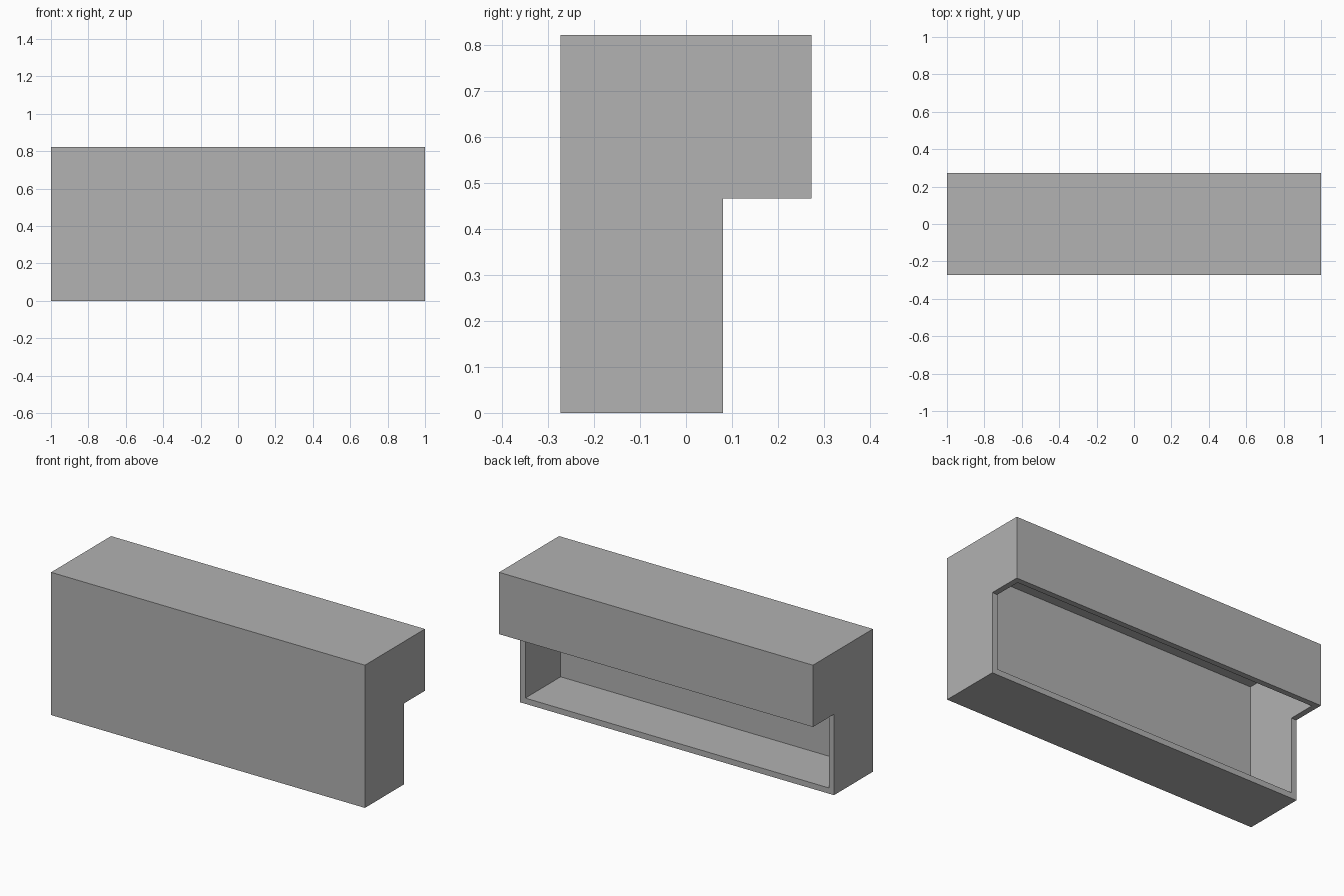
import bpy
import bmesh

cube = bpy.data.objects.get("Cube")
if cube:
    bpy.data.objects.remove(cube, do_unlink=True)

# Single plain grey
grey = bpy.data.materials.new("plain_grey")
grey.use_nodes = True
colour = (0.445, 0.445, 0.445, 1)
grey.diffuse_color = colour
grey.node_tree.nodes["Principled BSDF"].inputs["Base Color"].default_value = colour

WALL = 0.033
FRONT, STEP, BACK = -0.273, 0.081, 0.273
LEDGE, TOP = 0.466, 0.822


def prism(name, profile, half_width):
    """Extrude a (y, z) side profile across x."""
    bm = bmesh.new()
    face = bm.faces.new([bm.verts.new((-half_width, y, z)) for y, z in profile])
    result = bmesh.ops.extrude_face_region(bm, geom=[face])
    moved = [v for v in result["geom"] if isinstance(v, bmesh.types.BMVert)]
    bmesh.ops.translate(bm, verts=moved, vec=(2 * half_width, 0, 0))
    bmesh.ops.recalc_face_normals(bm, faces=bm.faces)
    mesh = bpy.data.meshes.new(name)
    bm.to_mesh(mesh)
    bm.free()
    mesh.materials.append(grey)
    obj = bpy.data.objects.new(name, mesh)
    bpy.context.collection.objects.link(obj)
    return obj


# Outer housing with the overhanging upper part
housing = prism("housing_shell", [
    (FRONT, 0), (STEP, 0), (STEP, LEDGE), (BACK, LEDGE), (BACK, TOP), (FRONT, TOP),
], 1)

# Hollow that opens through the lower back and the overhang's underside
cavity = prism("cavity_cutter", [
    (FRONT + WALL, WALL), (BACK - WALL, WALL),
    (BACK - WALL, TOP - WALL), (FRONT + WALL, TOP - WALL),
], 1 - WALL)
cavity.hide_render = True
cavity.hide_viewport = True

cut = housing.modifiers.new("hollow", 'BOOLEAN')
cut.operation = 'DIFFERENCE'
cut.solver = 'EXACT'
cut.object = cavity
